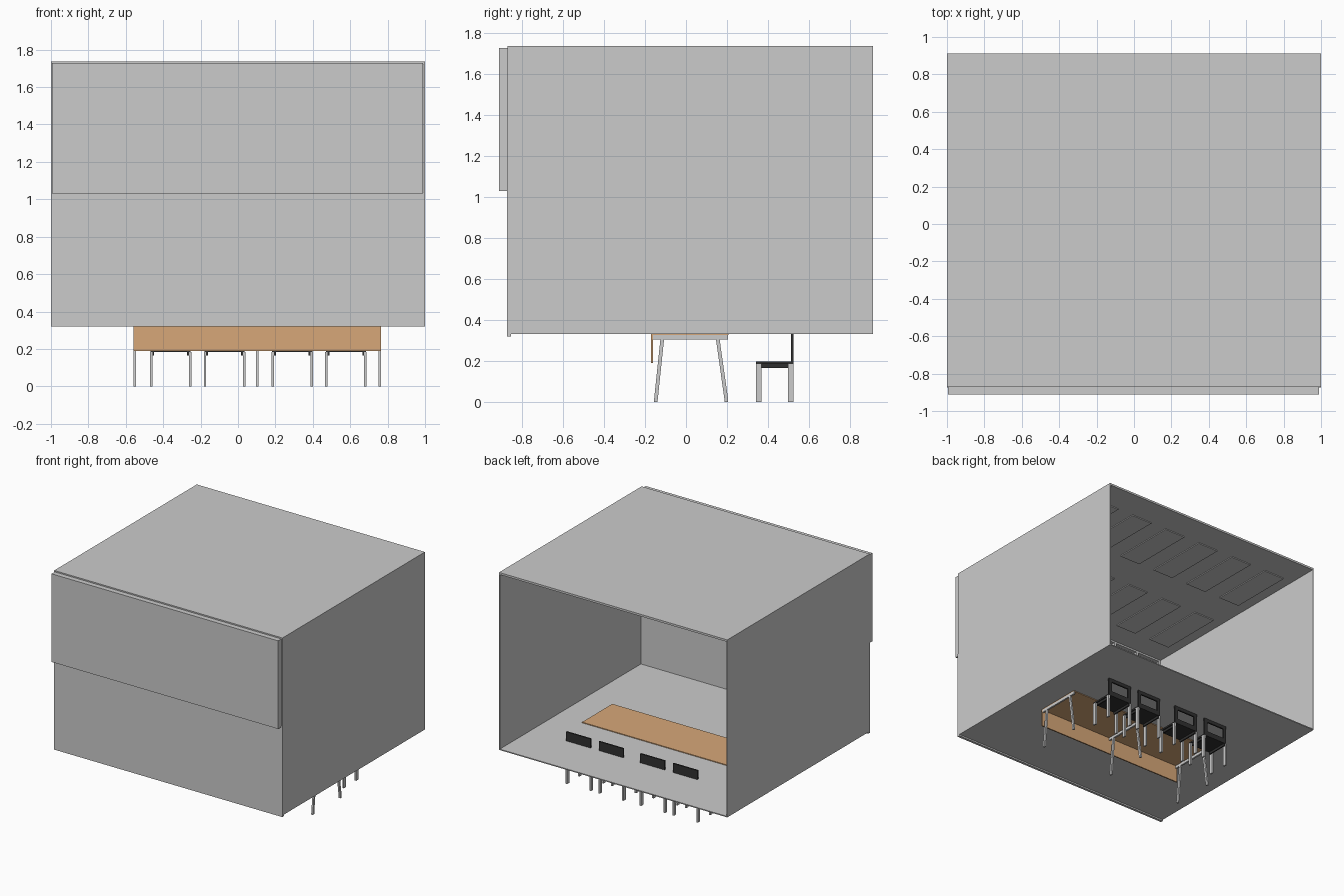
import bpy
from mathutils import Vector

if "Cube" in bpy.data.objects:
    bpy.data.objects.remove(bpy.data.objects["Cube"])


def material(name, rgb):
    m = bpy.data.materials.new(name)
    m.diffuse_color = (*rgb, 1)
    m.use_nodes = True
    m.node_tree.nodes["Principled BSDF"].inputs["Base Color"].default_value = m.diffuse_color
    return m


WOOD = material("wood", (0.68, 0.39, 0.19))
BLACK = material("black_plastic", (0.03, 0.03, 0.03))


def prism(name, bottom, top, mat=None):
    """Six-sided solid between two rectangles (x0, x1, y0, y1, z)."""
    verts = []
    for x0, x1, y0, y1, z in (bottom, top):
        verts += [(x0, y0, z), (x1, y0, z), (x1, y1, z), (x0, y1, z)]
    faces = [(3, 2, 1, 0), (4, 5, 6, 7)]
    faces += [(i, (i + 1) % 4, (i + 1) % 4 + 4, i + 4) for i in range(4)]
    mesh = bpy.data.meshes.new(name)
    mesh.from_pydata([Vector(v) for v in verts], [], faces)
    ob = bpy.data.objects.new(name, mesh)
    bpy.context.collection.objects.link(ob)
    if mat:
        mesh.materials.append(mat)
    return ob


def box(name, x0, x1, y0, y1, z0, z1, mat=None):
    return prism(name, (x0, x1, y0, y1, z0), (x0, x1, y0, y1, z1), mat)


# Room shell, open at the back
F, B = -0.872, 0.912
box("floor", -0.995, 0.995, F, B, 0.332, 0.34)
box("ceiling", -0.995, 0.995, F, B, 1.722, 1.738)
box("left_wall", -1.0, -0.993, F, B, 0.332, 1.738)
box("right_wall", 0.993, 1.0, F, B, 0.332, 1.738)
box("front_lower_wall", -1.0, 1.0, -0.874, -0.854, 0.32, 1.04)

# Upper front: outer sheet with a window frame behind it
X0, X1, Z0, Z1 = -0.995, 0.99, 1.03, 1.728
box("window_sheet", X0, X1, -0.912, -0.902, Z0, Z1)
box("window_sill", X0, X1, -0.902, -0.872, Z0, Z0 + 0.02)
box("window_head", X0, X1, -0.902, -0.872, Z1 - 0.02, Z1)
for i in range(10):
    x = X0 + (X1 - X0 - 0.02) * i / 9
    box("window_mullion", x, x + 0.02, -0.902, -0.872, Z0 + 0.02, Z1 - 0.02)

# Ceiling light panels, two rows of six
for cy in (-0.41, 0.41):
    for i in range(6):
        cx = (i - 2.5) * 0.325
        box("ceiling_light", cx - 0.092, cx + 0.092, cy - 0.265, cy + 0.265,
            1.715, 1.723)

# Table: top, front panel and three splayed leg frames
box("table_top", -0.56, 0.765, -0.17, 0.208, 0.326, 0.346, WOOD)
box("table_front_panel", -0.56, 0.765, -0.172, -0.162, 0.19, 0.328, WOOD)
for cx in (-0.553, 0.1025, 0.758):
    a, b = cx - 0.007, cx + 0.007
    box("table_cross_bar", a, b, -0.168, 0.206, 0.305, 0.333)
    for foot, head in ((-0.147, -0.116), (0.197, 0.155)):
        prism("table_leg", (a, b, foot - 0.009, foot + 0.009, 0.01),
              (a, b, head - 0.009, head + 0.009, 0.306))
        box("table_foot", a, b, foot - 0.009, foot + 0.009, 0.0, 0.01)


def chair(cx):
    w = 0.107
    box("chair_seat", cx - w, cx + w, 0.342, 0.524, 0.184, 0.197, BLACK)
    # Backrest with an open window below the top panel
    box("chair_back_lower", cx - w, cx + w, 0.512, 0.524, 0.197, 0.225, BLACK)
    box("chair_back_upper", cx - w, cx + w, 0.512, 0.524, 0.305, 0.412, BLACK)
    for s in (-1, 1):
        post = sorted((cx + s * w, cx + s * (w - 0.028)))
        box("chair_back_post", *post, 0.512, 0.524, 0.225, 0.305, BLACK)
        leg = sorted((cx + s * 0.111, cx + s * 0.098))
        for y in (0.341, 0.497):
            box("chair_leg", *leg, y, y + 0.027, 0.0, 0.184)
        clip = sorted((cx + s * 0.098, cx + s * 0.088))
        box("chair_seat_bracket", *clip, 0.345, 0.52, 0.165, 0.184, BLACK)


for cx in (-0.36, -0.072, 0.29, 0.577):
    chair(cx)
